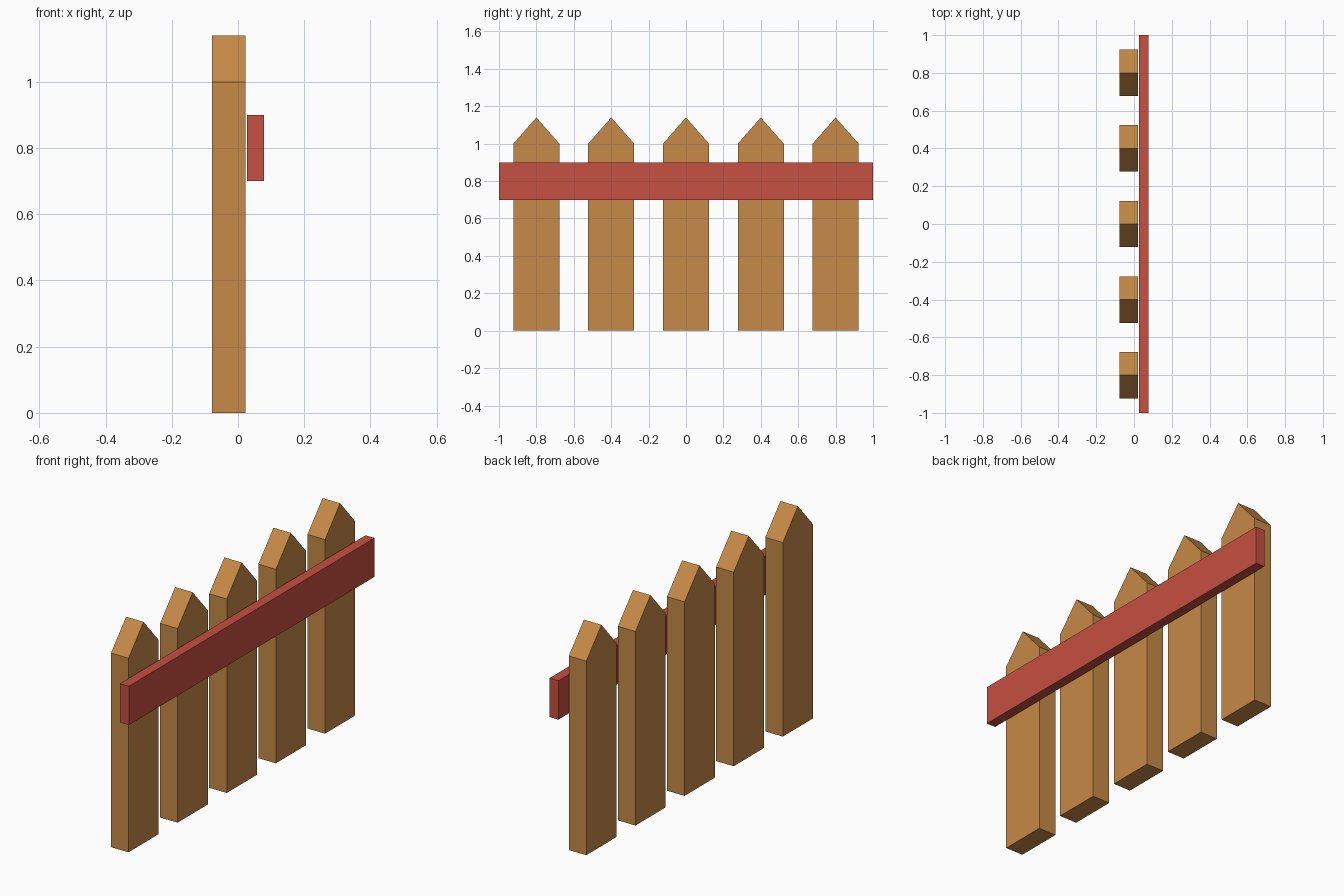
import bpy
import bmesh

cube = bpy.data.objects.get("Cube")
if cube:
    bpy.data.objects.remove(cube, do_unlink=True)


def make_material(name, rgb):
    mat = bpy.data.materials.new(name)
    mat.use_nodes = True
    color = (*rgb, 1.0)
    mat.diffuse_color = color
    mat.node_tree.nodes["Principled BSDF"].inputs["Base Color"].default_value = color
    return mat


def extrude_profile(name, profile, x_min, x_max, mat, y=0.0):
    """Extrude a (y, z) outline along x into a solid board."""
    bm = bmesh.new()
    face = bm.faces.new([bm.verts.new((x_min, py, pz)) for py, pz in profile])
    result = bmesh.ops.extrude_face_region(bm, geom=[face])
    moved = [v for v in result["geom"] if isinstance(v, bmesh.types.BMVert)]
    bmesh.ops.translate(bm, verts=moved, vec=(x_max - x_min, 0, 0))
    bmesh.ops.recalc_face_normals(bm, faces=bm.faces)
    mesh = bpy.data.meshes.new(name)
    bm.to_mesh(mesh)
    bm.free()
    mesh.materials.append(mat)
    obj = bpy.data.objects.new(name, mesh)
    obj.location.y = y
    bpy.context.scene.collection.objects.link(obj)
    return obj


wood = make_material("tan_wood", (0.57, 0.255, 0.063))
red = make_material("red_paint", (0.57, 0.08, 0.053))

# Pointed pickets, evenly spaced
HALF = 0.123
SHOULDER, PEAK = 1.0, 1.14
picket = [(-HALF, 0), (HALF, 0), (HALF, SHOULDER), (0, PEAK), (-HALF, SHOULDER)]
for i in range(5):
    extrude_profile(f"picket_{i + 1}", picket, -0.078, 0.022, wood, y=(i - 2) * 0.4)

# Horizontal rail, just clear of the pickets
rail = [(-1, 0.7), (1, 0.7), (1, 0.9), (-1, 0.9)]
extrude_profile("rail", rail, 0.027, 0.078, red)
